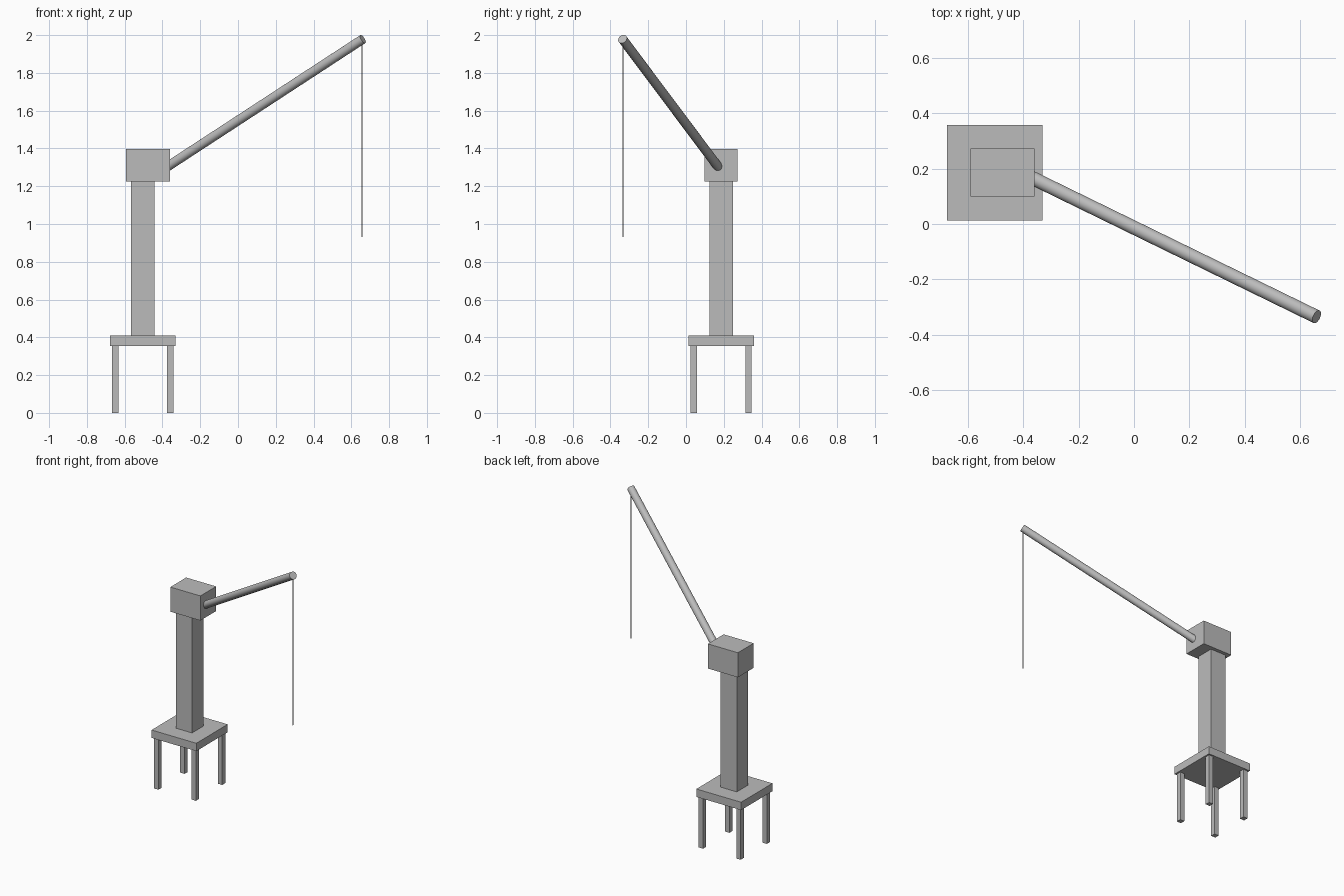
import bpy
from mathutils import Vector

default = bpy.data.objects.get("Cube")
if default:
    bpy.data.objects.remove(default, do_unlink=True)

GREY = (0.5, 0.5, 0.5, 1.0)
grey = bpy.data.materials.new("plain grey")
grey.use_nodes = True
grey.diffuse_color = GREY
bsdf = next(n for n in grey.node_tree.nodes if n.type == "BSDF_PRINCIPLED")
bsdf.inputs["Base Color"].default_value = GREY


def box(name, x, y, bottom, top, width, depth):
    """Upright box between two heights, centred on x, y."""
    bpy.ops.mesh.primitive_cube_add(size=1, location=(x, y, (bottom + top) / 2))
    ob = bpy.context.object
    ob.name = name
    ob.scale = (width, depth, top - bottom)
    bpy.ops.object.transform_apply(location=False, rotation=False, scale=True)
    ob.data.materials.append(grey)
    return ob


def rod(name, start, end, radius, sides):
    """Smooth capped cylinder from start to end."""
    axis = end - start
    bpy.ops.mesh.primitive_cylinder_add(
        vertices=sides, radius=radius, depth=axis.length,
        location=(start + end) / 2,
        rotation=axis.to_track_quat("Z", "Y").to_euler())
    ob = bpy.context.object
    ob.name = name
    ob.data.materials.append(grey)
    bpy.ops.object.shade_smooth_by_angle()
    return ob


# Tower axis and main heights
TX, TY = -0.504, 0.186
DECK_BOTTOM, DECK_TOP, HEAD_BOTTOM, HEAD_TOP = 0.354, 0.409, 1.225, 1.397

# Four legs under the platform
for side_x, x_name in ((1, "left"), (-1, "right")):
    for side_y, y_name in ((-1, "front"), (1, "back")):
        box(f"{y_name}_{x_name}_leg", TX + 0.145 * side_x, TY + 0.145 * side_y,
            0, DECK_BOTTOM, 0.034, 0.034)

# Platform, column and the head block, which overhangs toward the boom
box("platform", TX, TY, DECK_BOTTOM, DECK_TOP, 0.346, 0.346)
box("column", TX, TY, DECK_TOP, HEAD_BOTTOM, 0.124, 0.124)
box("head_block", TX + 0.028, TY, HEAD_BOTTOM, HEAD_TOP, 0.232, 0.174)

# Boom rising out of the head's side, rooted slightly inside it
foot = Vector((-0.361, 0.163, 1.312))
tip = Vector((0.661, -0.336, 1.979))
boom_dir = (tip - foot).normalized()
rod("boom", foot - boom_dir * 0.04, tip, 0.025, 32)

# Hoist line hanging from the boom tip
hook = tip - boom_dir * 0.005
rod("hoist_line", Vector((hook.x, hook.y, 0.932)), hook, 0.003, 12)
